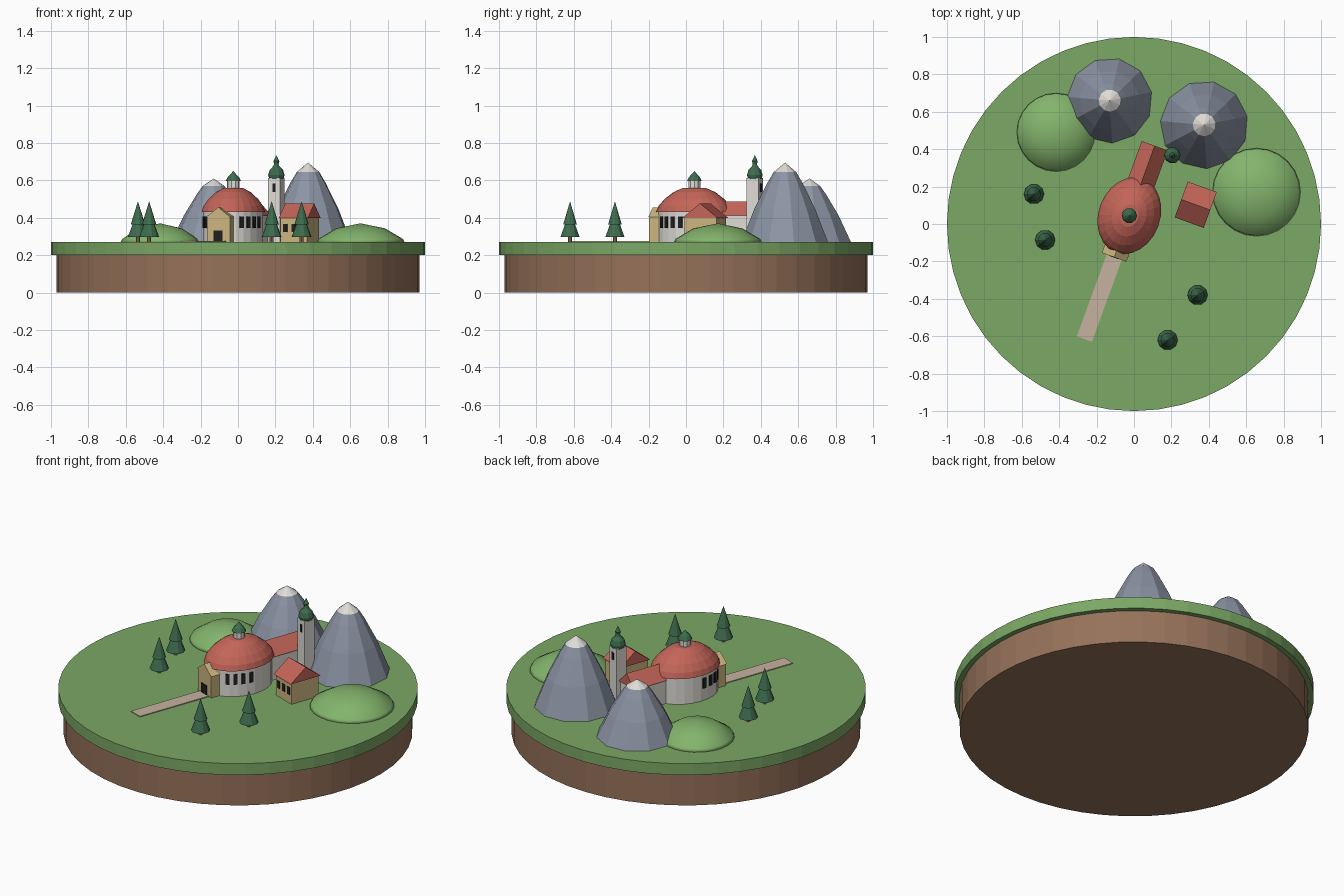
import bpy, bmesh
from math import sin, cos, pi, radians
from mathutils import Matrix, Vector

cube = bpy.data.objects.get("Cube")
if cube:
    bpy.data.objects.remove(cube, do_unlink=True)


def material(name, *srgb):
    lin = [(c / 255 / 12.92) if c < 11 else ((c / 255 + 0.055) / 1.055) ** 2.4 for c in srgb]
    m = bpy.data.materials.new(name)
    m.use_nodes = True
    m.diffuse_color = (*lin, 1)
    m.node_tree.nodes["Principled BSDF"].inputs["Base Color"].default_value = (*lin, 1)
    return m


GRASS = material("grass green", 124, 168, 101)
HILL = material("hill green", 131, 180, 108)
EARTH = material("earth brown", 150, 114, 90)
ROOF = material("roof red", 196, 101, 88)
STONE = material("slate grey", 140, 148, 164)
WHITE = material("plaster white", 224, 221, 215)
TAN = material("sandstone tan", 204, 183, 128)
DARK = material("window black", 32, 31, 33)
PINE = material("pine green", 62, 108, 78)
PATH = material("path beige", 198, 178, 160)

GROUND = 0.27
TURN = radians(-20)
CHURCH = (-0.025, 0.045)


def finish(name, bm, mats, at=(0, 0), turn=0.0, smooth=False):
    bmesh.ops.recalc_face_normals(bm, faces=bm.faces)
    mesh = bpy.data.meshes.new(name)
    bm.to_mesh(mesh)
    bm.free()
    for m in mats:
        mesh.materials.append(m)
    for p in mesh.polygons:
        p.use_smooth = smooth
    ob = bpy.data.objects.new(name, mesh)
    ob.location = (*at, 0)
    ob.rotation_euler.z = turn
    bpy.context.collection.objects.link(ob)
    return ob


def lathe(name, profile, mats, at=(0, 0), segs=24, turn=0.0, stretch=(1, 1), smooth=False, split=None):
    """Turn a (radius, z) profile; faces above height split get the second material."""
    bm = bmesh.new()
    rings = []
    for r, z in profile:
        n = segs if r > 0 else 1
        rings.append([bm.verts.new((r * stretch[0] * cos(2 * pi * i / segs),
                                    r * stretch[1] * sin(2 * pi * i / segs), z)) for i in range(n)])
    for a, b in zip(rings, rings[1:]):
        for i in range(segs):
            j = (i + 1) % segs
            if len(b) == 1:
                bm.faces.new((a[i], a[j], b[0]))
            else:
                bm.faces.new((a[i], a[j], b[j], b[i]))
    for ring in (rings[0], rings[-1]):
        if len(ring) > 1:
            bm.faces.new(ring)
    if split is not None:
        for f in bm.faces:
            f.material_index = int(f.calc_center_median().z > split)
    return finish(name, bm, mats, at, turn, smooth)


def box(name, mat, centre, size, at, turn=TURN, spin=0.0):
    bm = bmesh.new()
    m = Matrix.Translation(centre) @ Matrix.Rotation(spin, 4, "Z") @ Matrix.Diagonal((*size, 1))
    bmesh.ops.create_cube(bm, size=1, matrix=m)
    return finish(name, bm, [mat], at, turn)


def gable_roof(name, mat, centre, width, length, eave, ridge, at, along_x=False):
    """Triangular prism with its ridge along local y, or x."""
    bm = bmesh.new()
    ends = []
    for s in (-0.5, 0.5):
        pts = [(-width / 2, eave), (width / 2, eave), (0, ridge)]
        ends.append([bm.verts.new((centre[0] + (s * length if along_x else u),
                                   centre[1] + (u if along_x else s * length), z)) for u, z in pts])
    a, b = ends
    bm.faces.new(a)
    bm.faces.new(b)
    for i in range(3):
        j = (i + 1) % 3
        bm.faces.new((a[i], a[j], b[j], b[i]))
    return finish(name, bm, [mat], at, TURN)


# Round base
lathe("earth_disc", [(0.97, 0), (0.97, 0.2)], [EARTH], segs=48)
lathe("grass_disc", [(1, 0.2), (1, GROUND)], [GRASS], segs=48)

# Hills
for name, at, r in (("left_hill", (0.655, 0.17), 0.238), ("right_hill", (-0.417, 0.49), 0.212)):
    lathe(name, [(r, 0.265), (r * 0.95, 0.287), (r * 0.55, 0.343), (0, 0.37)], [HILL], at, smooth=True)

# Mountains with snow caps
for name, at, r, top in (("left_mountain", (0.375, 0.53), 0.235, 0.695),
                         ("right_mountain", (-0.13, 0.66), 0.228, 0.61)):
    h = top - GROUND
    lathe(name, [(r, GROUND), (r * 0.7, GROUND + h * 0.42), (r * 0.4, GROUND + h * 0.75),
                 (r * 0.26, GROUND + h * 0.88), (0, top)],
          [STONE, WHITE], at, segs=11, turn=0.2, split=GROUND + h * 0.89)

# Oval church body and dome
OVAL = (0.155, 0.197)
lathe("church_drum", [(1, GROUND), (1, 0.435)], [WHITE], CHURCH, turn=TURN, stretch=OVAL)
lathe("church_dome", [(1.065, 0.43), (1, 0.462), (0.83, 0.5), (0.58, 0.537), (0.31, 0.56)],
      [ROOF], CHURCH, turn=TURN, stretch=OVAL)
lathe("lantern", [(0.034, 0.555), (0.034, 0.6)], [WHITE], CHURCH, segs=10)
lathe("lantern_cap", [(0.041, 0.597), (0.03, 0.618), (0.012, 0.636), (0, 0.65)], [PINE], CHURCH, segs=10)

# Drum windows on both sides of the porch
for side in (-1, 1):
    for i in range(4):
        a = side * radians(41 + 14 * i)
        x, y = OVAL[0] * sin(a), -OVAL[1] * cos(a)
        normal = Vector((x / OVAL[0] ** 2, y / OVAL[1] ** 2))
        spin = Vector((0, -1)).angle_signed(normal) * -1
        box("drum_window", DARK, (x, y, 0.376), (0.023, 0.009, 0.062), CHURCH, spin=spin)

# Porch with door
box("porch", TAN, (0, -0.195, 0.338), (0.13, 0.078, 0.136), CHURCH)
gable_roof("porch_gable", TAN, (0, -0.195), 0.14, 0.084, 0.403, 0.456, CHURCH)
box("porch_door", DARK, (0, -0.235, 0.3), (0.05, 0.008, 0.062), CHURCH)

# Rear nave
box("nave_walls", WHITE, (0, 0.25, 0.343), (0.134, 0.28, 0.147), CHURCH)
gable_roof("nave_roof", ROOF, (0, 0.25), 0.148, 0.294, 0.413, 0.488, CHURCH)

# Bell tower
TOWER = (0.205, 0.368)
box("tower", WHITE, (0, 0, 0.44), (0.068, 0.068, 0.345), TOWER)
for s in (-1, 1):
    box("tower_window", DARK, (0, s * 0.034, 0.56), (0.018, 0.006, 0.045), TOWER)
lathe("tower_cap", [(0.038, 0.608), (0.044, 0.628), (0.036, 0.655), (0.016, 0.676), (0.012, 0.688),
                    (0.016, 0.702), (0, 0.735)], [PINE], TOWER, segs=10)

# Small house
HOUSE = (0.33, 0.103)
box("house_walls", TAN, (0, 0, 0.335), (0.15, 0.184, 0.14), HOUSE)
gable_roof("house_roof", ROOF, (0, 0), 0.204, 0.165, 0.398, 0.476, HOUSE, along_x=True)
for x in (-0.048, 0, 0.048):
    box("house_window", DARK, (x, -0.092, 0.345), (0.022, 0.007, 0.045), HOUSE)

# Path to the porch
box("path", PATH, (0, -0.465, 0.271), (0.086, 0.475, 0.008), CHURCH)

# Pine trees
for at in ((-0.535, 0.16), (-0.475, -0.085), (0.34, -0.38), (0.18, -0.62)):
    lathe("tree_trunk", [(0.011, GROUND), (0.011, 0.31)], [EARTH], at, segs=8)
    lathe("tree_lower", [(0.054, 0.296), (0, 0.44)], [PINE], at, segs=10)
    lathe("tree_upper", [(0.038, 0.365), (0, 0.488)], [PINE], at, segs=10)
